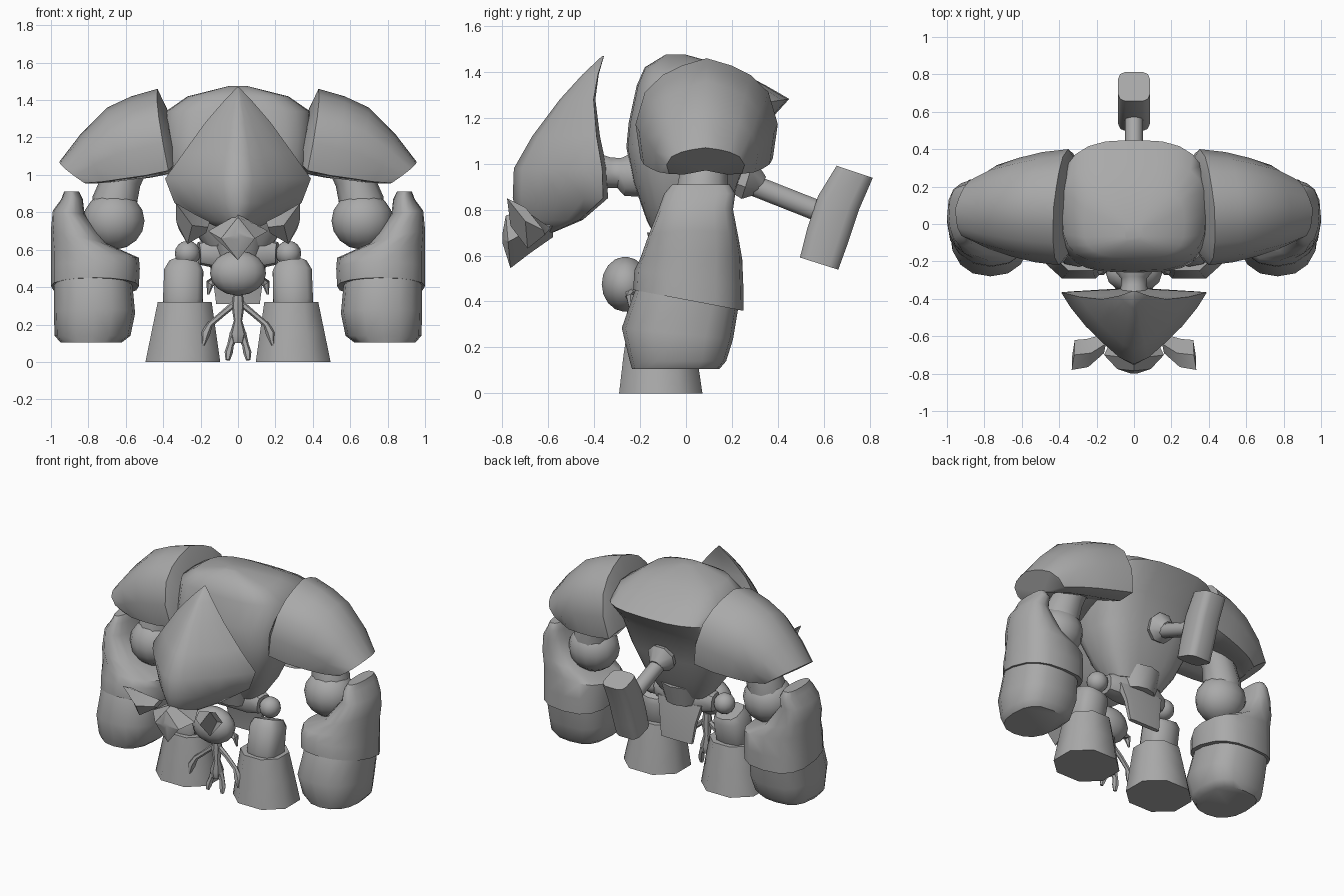
import bpy, bmesh, math
from mathutils import Vector as V

stone = bpy.data.materials.new("stone grey")
stone.diffuse_color = (0.4, 0.4, 0.4, 1)


def oval(n=12, p=2.0, turn=0.0, back=None):
    """Unit superellipse profile; larger p is boxier, back sets p for the +v half."""
    out = []
    for i in range(n):
        a = 2 * math.pi * (i + turn) / n
        c, s = math.cos(a), math.sin(a)
        q = back if back and s > 0 else p
        out.append((math.copysign(abs(c) ** (2 / q), c), math.copysign(abs(s) ** (2 / q), s)))
    return out


def loft(name, sections, prof, mirror=False, angle=40):
    """Skin through sections (centre, u axis, v axis) that share one profile."""
    bm = bmesh.new()
    rings = [[bm.verts.new(V(c) + V(u) * a + V(v) * b) for a, b in prof] for c, u, v in sections]
    n = len(prof)
    for r, q in zip(rings, rings[1:]):
        for i in range(n):
            bm.faces.new((r[i], r[(i + 1) % n], q[(i + 1) % n], q[i]))
    bm.faces.new(rings[0])
    bm.faces.new(rings[-1])
    bmesh.ops.recalc_face_normals(bm, faces=bm.faces)
    me = bpy.data.meshes.new(name)
    bm.to_mesh(me)
    bm.free()
    me.materials.append(stone)
    ob = bpy.data.objects.new(name, me)
    bpy.context.collection.objects.link(ob)
    if mirror:
        ob.modifiers.new("Mirror", 'MIRROR')
    bpy.ops.object.select_all(action='DESELECT')
    bpy.context.view_layer.objects.active = ob
    ob.select_set(True)
    bpy.ops.object.shade_smooth_by_angle(angle=math.radians(angle))
    return ob


def stack(name, rows, prof, mirror=False, angle=40):
    """Loft upward; row = z, x0, x1, y0, y1, slope of z along y, slope of z along x."""
    secs = []
    for z, x0, x1, y0, y1, sy, sx in rows:
        hx, hy = (x1 - x0) / 2, (y1 - y0) / 2
        secs.append((((x0 + x1) / 2, (y0 + y1) / 2, z), (hx, 0, hx * sx), (0, hy, hy * sy)))
    return loft(name, secs, prof, mirror, angle)


def tube(name, path, prof, mirror=False, angle=40):
    """Loft along points (x, y, z, radius) with rings square to the path."""
    pts = [V(p[:3]) for p in path]
    secs = []
    for i, p in enumerate(path):
        d = (pts[min(i + 1, len(pts) - 1)] - pts[max(i - 1, 0)]).normalized()
        side = V((1, 0, 0)) if abs(d.x) < 0.8 else V((0, 1, 0))
        u = (side - d * side.dot(d)).normalized()
        secs.append((pts[i], u * p[3], d.cross(u) * p[3]))
    return loft(name, secs, prof, mirror, angle)


def ball(name, c, r, mirror=False):
    secs = []
    for i in range(9):
        a = math.pi * (0.02 + 0.96 * i / 8)
        s = math.sin(a)
        secs.append(((c[0], c[1], c[2] - r[2] * math.cos(a)), (r[0] * s, 0, 0), (0, r[1] * s, 0)))
    return loft(name, secs, oval(14), mirror, 60)


# Torso with overhanging back edge
stack("torso", [
    (0.62, -.18, .18, -.10, .10, 0, 0),
    (0.75, -.27, .27, -.17, .17, 0, 0),
    (0.92, -.35, .35, -.23, .23, 0, 0),
    (1.10, -.39, .39, -.26, .31, .1, 0),
    (1.23, -.40, .40, -.25, .45, .15, 0),
    (1.34, -.385, .385, -.215, .35, 0, 0),
    (1.42, -.27, .27, -.18, .20, 0, 0),
    (1.475, -.05, .05, -.09, .0, 0, 0)], oval(24, 3.2, 0, 2.8), angle=50)

# Shoulder armour: arched section with hollow underside, inner end sunk into the torso
half = [(0, 1), (.35, .86), (.62, .68), (.87, .35), (1, -.25), (.93, -.9), (.55, -.95)]
arch = half + [(0, -.65)] + [(-a, b) for a, b in reversed(half[1:])]
secs = []
for tx, tz, bx, bz, hw, y, skew in [(.37, 1.33, .31, 1.05, .25, .09, -.02),
                                    (.43, 1.46, .345, 1.0, .31, .09, -.025),
                                    (.57, 1.42, .47, .975, .295, .09, -.02),
                                    (.70, 1.36, .59, .96, .265, .09, -.02),
                                    (.84, 1.22, .70, .95, .225, .09, -.02),
                                    (.955, 1.07, .79, .95, .17, .085, -.025)]:
    secs.append((((tx + bx) / 2, y, (tz + bz) / 2), (skew, hw, 0), ((tx - bx) / 2, 0, (tz - bz) / 2)))
loft("shoulder_armour", secs, arch, True, 45)

# Arms, rounder at the front than at the back
tube("upper_arm", [(.56, .08, 1.10, .10), (.62, .08, .98, .105), (.66, .07, .86, .12),
                   (.665, .06, .76, .12)], oval(10), True, 50)
ball("elbow", (.665, .05, .755), (.165, .155, .155), True)
stack("forearm_guard", [
    (.405, .53, 1.0, -.23, .25, -.19, 0),
    (.50, .525, 1.0, -.225, .25, -.15, 0),
    (.585, .53, 1.0, -.20, .245, 0, .12),
    (.67, .70, 1.0, -.17, .23, 0, .25),
    (.80, .82, .99, -.12, .205, 0, .1),
    (.87, .83, .945, -.095, .215, 0, 0),
    (.91, .85, .93, -.06, .19, 0, 0)], oval(16, 2.1, 0, 2.7), True, 45)
stack("fist", [
    (.105, .62, .95, -.235, .145, 0, 0),
    (.14, .575, .98, -.245, .175, 0, 0),
    (.26, .55, .985, -.28, .205, -.1, 0),
    (.42, .565, .985, -.22, .23, -.15, 0)], oval(16, 2.3, 0, 2.8), True, 45)

# Legs
stack("foot", [(0, .08, .51, -.305, .085, 0, 0), (.16, .105, .475, -.285, .06, 0, 0),
               (.32, .13, .44, -.26, .03, 0, 0)], oval(8, 2.2, .5), True, 55)
tube("shin", [(.295, -.13, .27, .09), (.295, -.12, .32, .11), (.29, -.085, .48, .108),
              (.285, -.07, .52, .085)], oval(10, 3.0, .5), True, 50)
ball("knee", (.27, -.035, .58), (.068, .068, .068), True)

# Pelvis and hanging rear plate
tube("pelvis", [(-.21, -.02, .58, .06), (-.12, -.005, .585, .085), (0, 0, .59, .09),
                (.12, -.005, .585, .085), (.21, -.02, .58, .06)], oval(10, 2.8, .5))
tube("waist", [(0, 0, .56, .13), (0, 0, .70, .17)], oval(12))
stack("rear_plate", [(.31, -.12, .12, .08, .11, 0, 0), (.45, -.14, .14, .06, .10, 0, 0),
                     (.57, -.17, .17, .02, .08, 0, 0)], oval(8, 5, .5))

# Shield-like head, keeled in front and flat behind
keel = [(1, .9), (.87, .5), (.66, 0), (.42, -.45), (.2, -.82), (0, -1)]
keel += [(-a, b) for a, b in reversed(keel[:-1])] + [(0, 1)]
stack("head_shield", [
    (.70, -.06, .06, -.68, -.58, 0, 0),
    (.755, -.19, .19, -.73, -.45, 0, 0),
    (.85, -.34, .34, -.755, -.34, 0, 0),
    (.98, -.39, .39, -.75, -.345, 0, 0),
    (1.12, -.29, .29, -.67, -.375, 0, 0),
    (1.28, -.175, .175, -.55, -.395, 0, 0),
    (1.39, -.08, .08, -.45, -.38, 0, 0),
    (1.47, -.004, .004, -.365, -.357, 0, 0)], keel, angle=60)
# Beak and cheek tusks
loft("beak", [((0, -.58, .73), (.10, 0, 0), (0, 0, .05)),
              ((0, -.70, .70), (.16, 0, 0), (0, -.02, .09)),
              ((0, -.775, .66), (.09, 0, 0), (0, -.01, .115)),
              ((0, -.80, .675), (.015, 0, 0), (0, 0, .02))], oval(4, 2), angle=25)
loft("cheek_tusk", [((.16, -.64, .72), (0, -.05, 0), (.01, 0, -.03)),
                    ((.25, -.69, .71), (-.005, -.075, .02), (.02, 0, -.08)),
                    ((.325, -.70, .78), (.008, -.08, .07), (.005, 0, -.03))], oval(4, 2), True, 25)
# Neck with collar
tube("neck", [(0, -.18, .95, .10), (0, -.26, .95, .095), (0, -.29, .96, .07),
              (0, -.33, .96, .07), (0, -.42, .97, .09)], oval(10))

# Tail hammer
tube("tail_socket", [(0, .17, .955, .06), (0, .27, .935, .10), (0, .33, .905, .045)], oval(8, 2, .5))
tube("tail_shaft", [(0, .22, .935, .048), (0, .60, .785, .048)], oval(10))
axis = [(.58, .565, .085, -.027), (.615, .68, .09, -.032), (.665, .83, .09, -.032), (.735, .965, .08, -.027)]
loft("hammer_head", [((0, y, z), (.087, 0, 0), (0, h, k)) for y, z, h, k in axis], oval(12, 4, .5), angle=55)

# Small hanging figure
ball("figure_head", (0, -.265, .475), (.15, .105, .12))
tube("figure_body", [(0, -.23, .37, .025), (0, -.23, .30, .035), (0, -.23, .22, .022),
                     (0, -.23, .15, .045), (0, -.23, .10, .03)], oval(8))
tube("figure_arm", [(.02, -.23, .31, .018), (.08, -.23, .26, .016), (.15, -.24, .20, .016),
                    (.175, -.25, .15, .026), (.185, -.26, .09, .008)], oval(6), True)
tube("figure_leg", [(.02, -.23, .15, .025), (.04, -.23, .09, .018), (.05, -.24, .05, .022),
                    (.055, -.25, .01, .012)], oval(6), True)
tube("figure_ear", [(.10, -.25, .45, .03), (.15, -.24, .42, .022), (.16, -.24, .36, .006)], oval(6), True)
